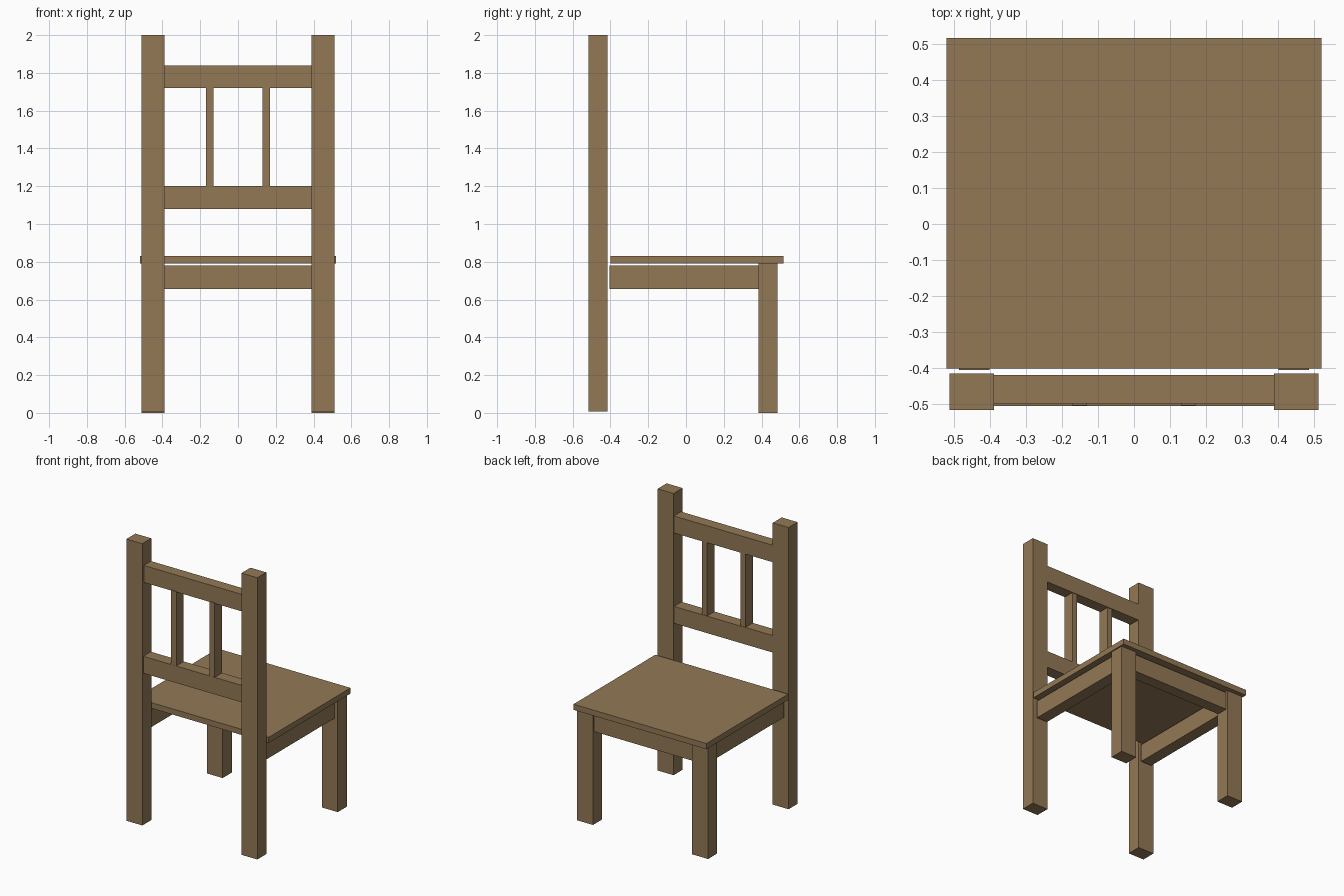
import bpy

if "Cube" in bpy.data.objects:
    bpy.data.objects.remove(bpy.data.objects["Cube"])

wood = bpy.data.materials.new("brown wood")
wood.diffuse_color = (0.29, 0.19, 0.093, 1)
wood.use_nodes = True
wood.node_tree.nodes["Principled BSDF"].inputs["Base Color"].default_value = wood.diffuse_color


def box(name, x, y, z):
    """Box spanning the (min, max) range on each axis."""
    bpy.ops.mesh.primitive_cube_add(
        size=1, location=[(a + b) / 2 for a, b in (x, y, z)])
    ob = bpy.context.object
    ob.name = name
    ob.scale = [b - a for a, b in (x, y, z)]
    bpy.ops.object.transform_apply(location=False, rotation=False, scale=True)
    ob.data.materials.append(wood)
    return ob


# Seat board
box("seat", (-0.52, 0.52), (-0.40, 0.515), (0.79, 0.83))

# Paired parts on the left and right
for side, s in (("left", -1), ("right", 1)):
    def span(a, b):
        return tuple(sorted((s * a, s * b)))

    box(f"back_post_{side}", span(0.388, 0.512), (-0.515, -0.415), (0.008, 2.0))
    box(f"short_leg_{side}", span(0.388, 0.512), (0.383, 0.485), (0.0, 0.79))
    box(f"side_apron_{side}", span(0.40, 0.485), (-0.405, 0.383), (0.655, 0.78))
    box(f"back_slat_{side}", span(0.13, 0.17), (-0.503, -0.423), (1.20, 1.725))

# Apron between the short legs
box("cross_apron", (-0.388, 0.388), (0.39, 0.472), (0.655, 0.78))

# Backrest rails
box("top_rail", (-0.388, 0.388), (-0.498, -0.418), (1.72, 1.84))
box("lower_rail", (-0.388, 0.388), (-0.504, -0.42), (1.08, 1.20))
